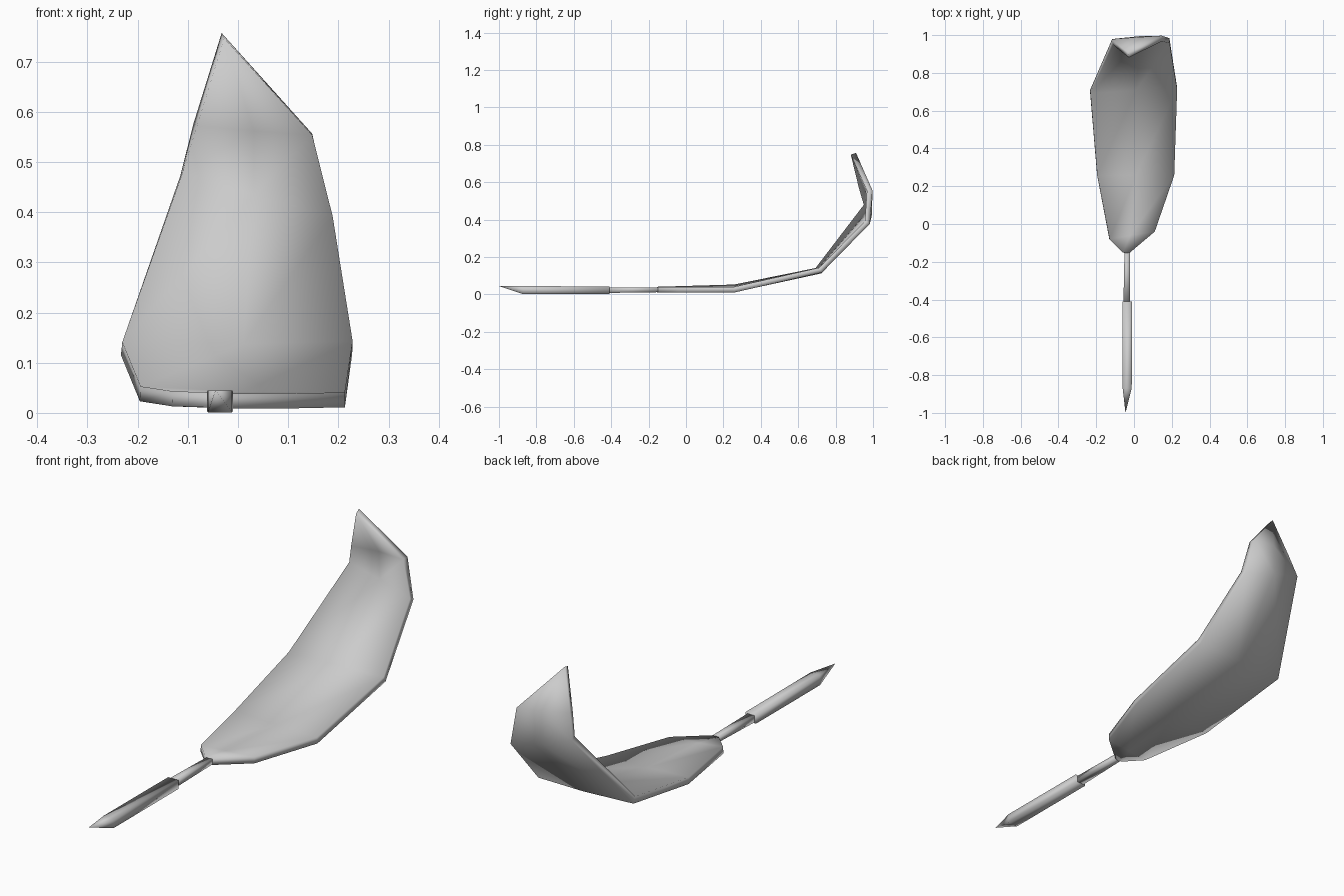
import bpy
import bmesh
from mathutils import Vector

cube = bpy.data.objects.get("Cube")
if cube:
    bpy.data.objects.remove(cube, do_unlink=True)

GREY = (0.6, 0.6, 0.6, 1)
grey = bpy.data.materials.new("plain grey")
grey.use_nodes = True
grey.diffuse_color = GREY
grey.node_tree.nodes["Principled BSDF"].inputs["Base Color"].default_value = GREY


def loft(name, rows, closed):
    """Skin rows of points; a one-point row becomes a pointed end."""
    bm = bmesh.new()
    rings = [[bm.verts.new(p) for p in row] for row in rows]
    for a, b in zip(rings, rings[1:]):
        n = len(a)
        for i in range(n if closed else n - 1):
            j = (i + 1) % n
            if len(b) == 1:
                bm.faces.new((a[i], a[j], b[0]))
            else:
                bm.faces.new((a[i], a[j], b[j], b[i]))
    if closed:
        for ring in (rings[0], rings[-1]):
            if len(ring) > 2:
                bm.faces.new(ring)
    bmesh.ops.recalc_face_normals(bm, faces=bm.faces)
    mesh = bpy.data.meshes.new(name)
    bm.to_mesh(mesh)
    bm.free()
    mesh.materials.append(grey)
    for face in mesh.polygons:
        face.use_smooth = True
    obj = bpy.data.objects.new(name, mesh)
    bpy.context.collection.objects.link(obj)
    return obj


# Curved vane: right edge, middle and left edge at each station
vane = loft("vane", [
    [(-0.06, -0.15, 0.026), (-0.04, -0.155, 0.024), (-0.02, -0.15, 0.024)],
    [(-0.13, -0.08, 0.028), (-0.02, -0.06, 0.024), (0.11, -0.04, 0.024)],
    [(-0.195, 0.26, 0.038), (0.01, 0.26, 0.027), (0.213, 0.26, 0.026)],
    [(-0.232, 0.70, 0.128), (0.01, 0.715, 0.125), (0.228, 0.72, 0.13)],
    [(-0.113, 0.965, 0.475), (0.03, 0.98, 0.43), (0.188, 0.97, 0.385)],
    [(-0.085, 0.938, 0.575), (0.03, 0.975, 0.565), (0.148, 0.982, 0.555)],
    [(-0.03, 0.895, 0.752)],
], closed=False)
solid = vane.modifiers.new("thickness", "SOLIDIFY")
solid.thickness = 0.03
solid.offset = 0


def box_ring(y, x0, x1, z0, z1):
    return [(x0, y, z0), (x1, y, z0), (x1, y, z1), (x0, y, z1)]


# Thin shaft joining the vane to the grip
loft("shaft", [
    box_ring(-0.13, -0.05, -0.022, 0.012, 0.036),
    box_ring(-0.42, -0.056, -0.02, 0.008, 0.038),
], closed=True)

# Thicker grip, cut from below to a pointed nib
loft("grip", [
    box_ring(-0.41, -0.062, -0.01, 0.003, 0.042),
    box_ring(-0.87, -0.06, -0.012, 0.001, 0.045),
    [(-0.045, -1.0, 0.045)],
], closed=True)
